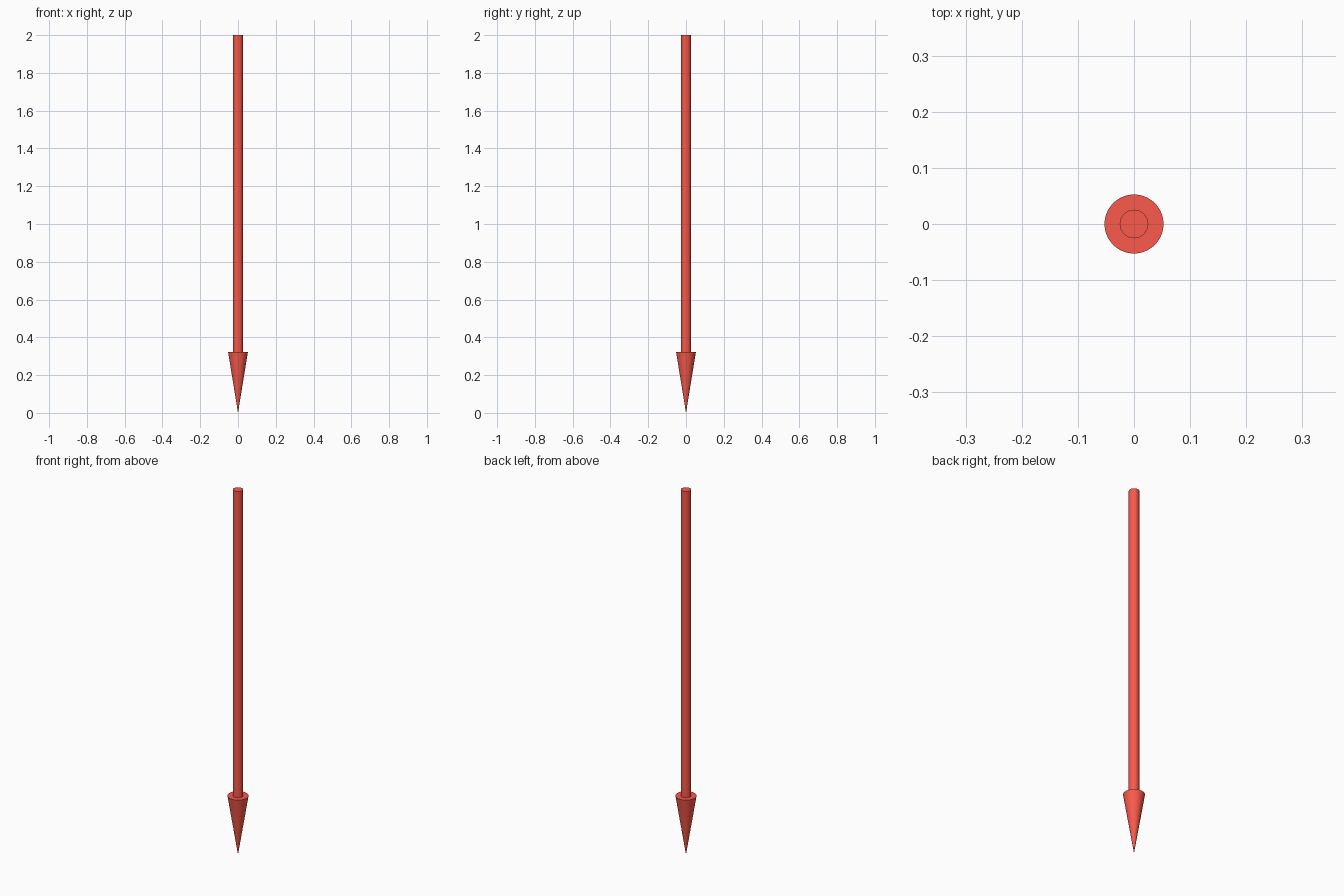
import bpy
import math

if "Cube" in bpy.data.objects:
    bpy.data.objects.remove(bpy.data.objects["Cube"])

HEIGHT = 2.0
HEAD_H = 0.323
HEAD_R = 0.0525
SHAFT_R = 0.0255

red = bpy.data.materials.new("red")
red.diffuse_color = (0.95, 0.1, 0.07, 1.0)
red.use_nodes = True
red.node_tree.nodes["Principled BSDF"].inputs["Base Color"].default_value = red.diffuse_color


def finish(name):
    ob = bpy.context.object
    ob.name = name
    ob.data.materials.append(red)
    return ob


# Arrow head: cone with its tip on the ground, fine facets kept flat so the
# single tip vertex does not smear the shading
bpy.ops.mesh.primitive_cone_add(vertices=64, radius1=0, radius2=HEAD_R,
                                depth=HEAD_H, location=(0, 0, HEAD_H / 2))
finish("arrow_head")

# Shaft: slim smooth rod standing on the back of the head
shaft_h = HEIGHT - HEAD_H
bpy.ops.mesh.primitive_cylinder_add(vertices=16, radius=SHAFT_R, depth=shaft_h,
                                    location=(0, 0, HEAD_H + shaft_h / 2))
finish("shaft")
bpy.ops.object.shade_smooth_by_angle(angle=math.radians(35))
